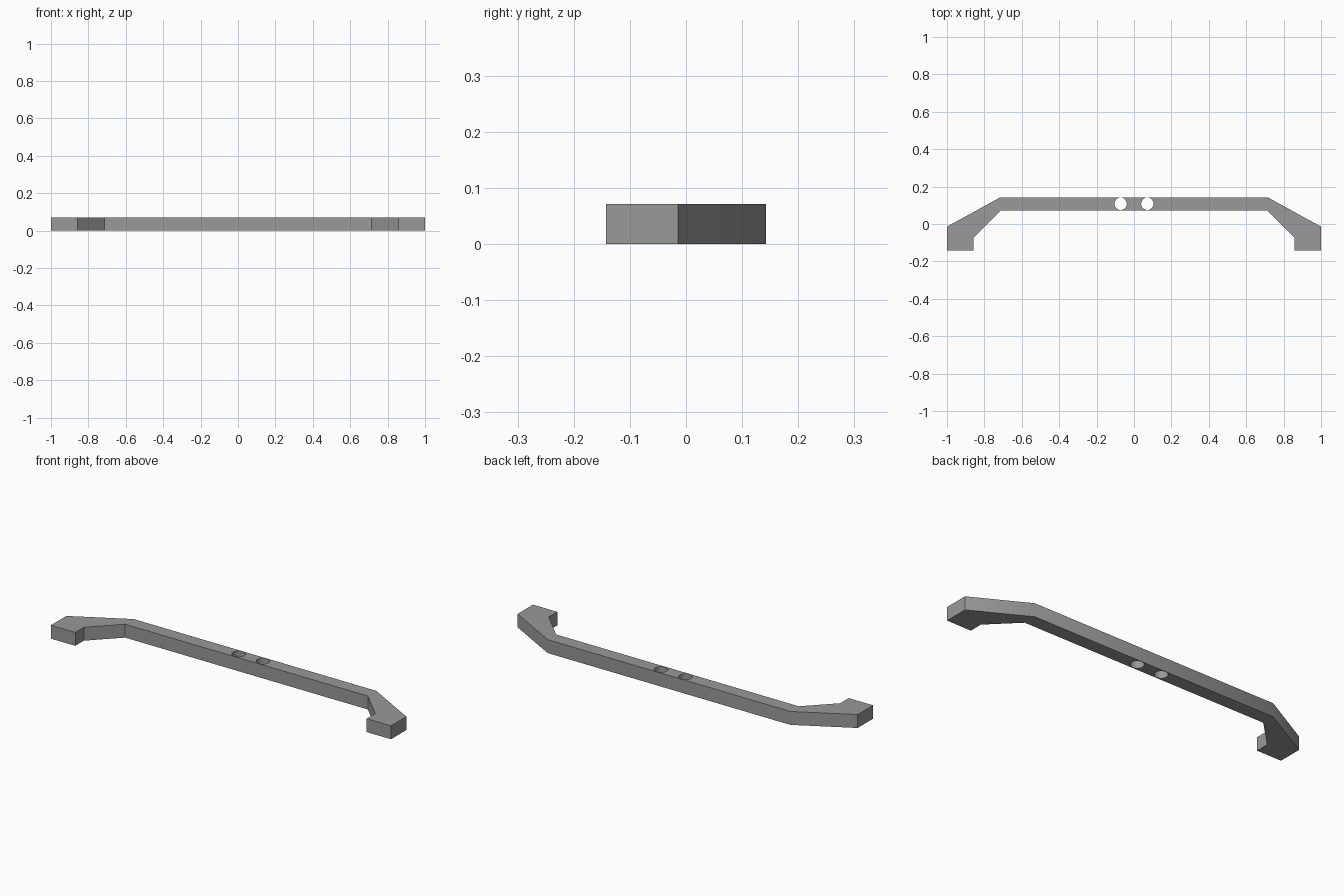
import bpy, bmesh

if "Cube" in bpy.data.objects:
    bpy.data.objects.remove(bpy.data.objects["Cube"])

U = 1 / 14          # bar thickness
H = U               # height

grey = bpy.data.materials.new("grey")
grey.diffuse_color = (0.32, 0.32, 0.32, 1)
grey.use_nodes = True
grey.node_tree.nodes["Principled BSDF"].inputs["Base Color"].default_value = grey.diffuse_color

# Handle outline: right half, mirrored to the left
half = [(0.714, 0.143), (1.0, -0.014), (1.0, -0.143),
        (0.857, -0.143), (0.857, -U), (0.714, U)]
outline = half + [(-x, y) for x, y in reversed(half)]

bm = bmesh.new()
base = bm.faces.new([bm.verts.new((x, y, 0)) for x, y in outline])
top = bmesh.ops.extrude_face_region(bm, geom=[base])["geom"]
bmesh.ops.translate(bm, vec=(0, 0, H),
                    verts=[v for v in top if isinstance(v, bmesh.types.BMVert)])
bmesh.ops.recalc_face_normals(bm, faces=bm.faces)
mesh = bpy.data.meshes.new("handle")
bm.to_mesh(mesh)
bm.free()
mesh.materials.append(grey)
handle = bpy.data.objects.new("handle", mesh)
bpy.context.collection.objects.link(handle)

# Two screw holes through the middle of the bar
for side in (-1, 1):
    bpy.ops.mesh.primitive_cylinder_add(vertices=32, radius=0.033, depth=4 * H,
                                        location=(side * U, 0.108, H / 2))
    cutter = bpy.context.object
    cutter.name = "hole_cutter"
    cutter.data.materials.append(grey)
    cutter.hide_render = True
    cutter.hide_set(True)
    mod = handle.modifiers.new("screw_hole", "BOOLEAN")
    mod.operation = "DIFFERENCE"
    mod.solver = "EXACT"
    mod.object = cutter

# Flat bar faces, smooth hole walls
bpy.ops.object.select_all(action="DESELECT")
handle.select_set(True)
bpy.context.view_layer.objects.active = handle
for mod in list(handle.modifiers):
    bpy.ops.object.modifier_apply(modifier=mod.name)
bpy.ops.object.shade_smooth_by_angle()
for cutter in [o for o in bpy.data.objects if o.name.startswith("hole_cutter")]:
    bpy.data.objects.remove(cutter)
